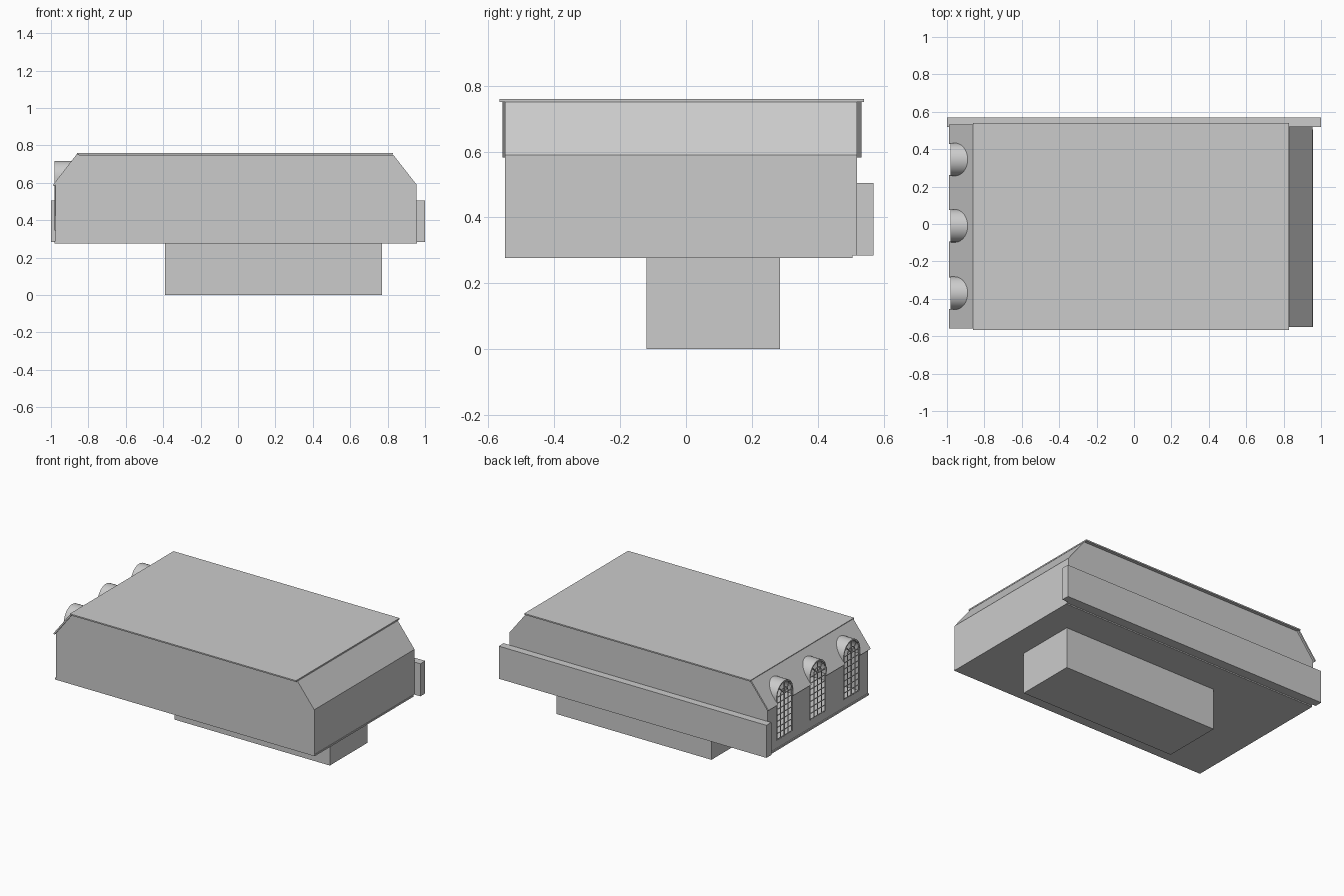
import bpy, bmesh, math

if "Cube" in bpy.data.objects:
    bpy.data.objects.remove(bpy.data.objects["Cube"])

WINDOW_Y = (-0.37, -0.01, 0.345)
SPRING_Z, SILL_Z = 0.63, 0.345


def prism(name, profile, axis, lo, hi):
    """Extrude a closed profile along y (points x,z) or along x (points y,z)."""
    bm = bmesh.new()
    place = (lambda a, b, d: (a, d, b)) if axis == 'y' else (lambda a, b, d: (d, a, b))
    ends = [[bm.verts.new(place(a, b, d)) for a, b in profile] for d in (lo, hi)]
    n = len(profile)
    bm.faces.new(ends[0])
    bm.faces.new(ends[1][::-1])
    for i in range(n):
        j = (i + 1) % n
        bm.faces.new((ends[0][i], ends[1][i], ends[1][j], ends[0][j]))
    bmesh.ops.recalc_face_normals(bm, faces=bm.faces[:])
    mesh = bpy.data.meshes.new(name)
    bm.to_mesh(mesh)
    bm.free()
    ob = bpy.data.objects.new(name, mesh)
    bpy.context.collection.objects.link(ob)
    return ob


def box(name, x0, x1, y0, y1, z0, z1):
    return prism(name, [(x0, z0), (x1, z0), (x1, z1), (x0, z1)], 'y', y0, y1)


def arch(y, r, bottom, steps=24):
    """Open arch line in y,z: straight legs and a round head."""
    head = [(y + r * math.cos(math.pi * i / steps), SPRING_Z + r * math.sin(math.pi * i / steps))
            for i in range(steps + 1)]
    return [(y + r, bottom)] + head + [(y - r, bottom)]


def apply_modifiers(ob):
    bpy.context.view_layer.update()
    deps = bpy.context.evaluated_depsgraph_get()
    mesh = bpy.data.meshes.new_from_object(ob.evaluated_get(deps))
    ob.modifiers.clear()
    ob.data = mesh


# Hollow hall with sloped upper ends
hall = prism("hall_walls", [(-0.975, 0.285), (0.955, 0.285), (0.955, 0.59),
                            (0.83, 0.75), (-0.855, 0.75), (-0.975, 0.592)], 'y', -0.55, 0.52)
shell = hall.modifiers.new("thickness", 'SOLIDIFY')
shell.thickness = 0.01
shell.offset = -1

# Overhanging roof sheet on the window end
slope = prism("sloped_roof", [(-0.99, 0.588), (-0.982, 0.582), (-0.85, 0.752), (-0.86, 0.756)],
              'y', -0.558, 0.533)

# Flat roof, floor, foundation block and rear ledge
box("flat_roof", -0.86, 0.83, -0.567, 0.54, 0.751, 0.76)
box("floor_plate", -0.982, 0.958, -0.55, 0.505, 0.277, 0.288)
box("foundation", -0.39, 0.77, -0.12, 0.285, 0.0, 0.278)
box("rear_ledge", -1.0, 1.0, 0.518, 0.57, 0.285, 0.505)

# Window openings through wall and slope
cutters = [prism("window_cutter", arch(y, 0.084, SILL_Z), 'x', -1.1, -0.84) for y in WINDOW_Y]
for ob in (hall, slope):
    for c in cutters:
        mod = ob.modifiers.new("window", 'BOOLEAN')
        mod.operation = 'DIFFERENCE'
        mod.solver = 'EXACT'
        mod.object = c
    apply_modifiers(ob)
for c in cutters:
    bpy.data.objects.remove(c)

for k, y in enumerate(WINDOW_Y, 1):
    # Barrel-vaulted dormer hood
    hood = prism(f"dormer_hood_{k}", arch(y, 0.088, 0.595) + arch(y, 0.081, 0.595)[::-1],
                 'x', -0.98, -0.875)
    bpy.ops.object.select_all(action='DESELECT')
    hood.select_set(True)
    bpy.context.view_layer.objects.active = hood
    bpy.ops.object.shade_smooth_by_angle(angle=math.radians(30))

    # Window lattice: frame, mullions, cross bars, fan and inner arc
    r = 0.08
    lines = [arch(y, r, SILL_Z), [(y - r, SILL_Z), (y + r, SILL_Z)]]
    lines += [[(y + d, SILL_Z), (y + d, SPRING_Z)] for d in (-r / 2, 0, r / 2)]
    rows = 7
    for i in range(1, rows + 1):
        z = SILL_Z + (SPRING_Z - SILL_Z) * i / rows
        lines.append([(y - r, z), (y + r, z)])
    lines.append(arch(y, r / 2, SPRING_Z, 12)[1:-1])
    for deg in (45, 90, 135):
        a = math.radians(deg)
        lines.append([(y, SPRING_Z), (y + r * math.cos(a), SPRING_Z + r * math.sin(a))])
    curve = bpy.data.curves.new(f"window_lattice_{k}", 'CURVE')
    curve.dimensions = '3D'
    curve.bevel_depth = 0.004
    curve.bevel_resolution = 0
    curve.use_fill_caps = True
    for line in lines:
        sp = curve.splines.new('POLY')
        sp.points.add(len(line) - 1)
        for p, (py, pz) in zip(sp.points, line):
            p.co = (-0.976, py, pz, 1)
    bpy.context.collection.objects.link(bpy.data.objects.new(f"window_lattice_{k}", curve))
